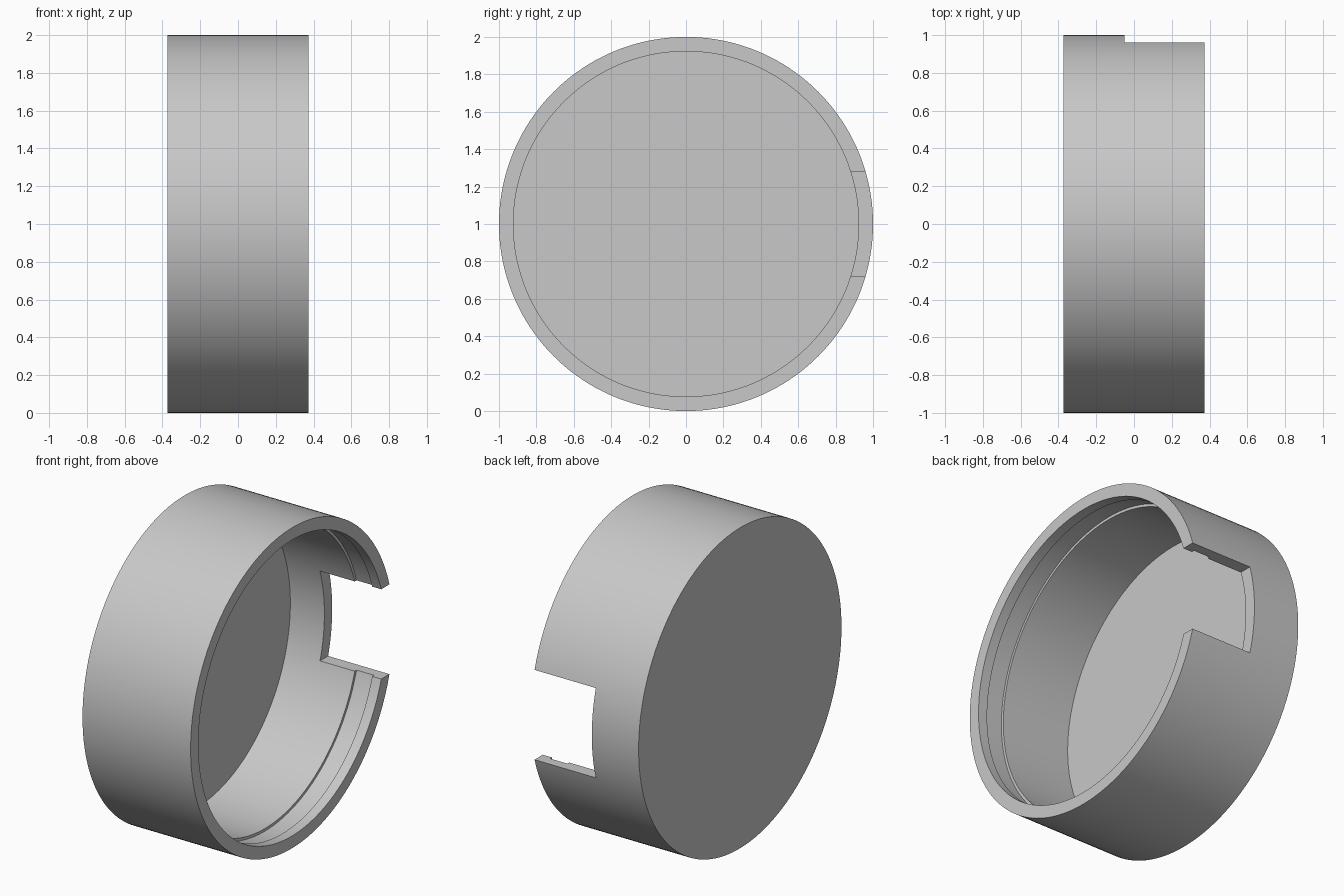
import bpy, bmesh, math
from mathutils import Vector

cube = bpy.data.objects.get("Cube")
if cube:
    bpy.data.objects.remove(cube, do_unlink=True)

HALF = 0.373        # half of the cup's depth along x
OUTER, INNER = 1.0, 0.923
FLOOR = -0.285      # inside face of the closed end
GROOVE = 0.94       # groove radius
SEGMENTS = 160

grey = bpy.data.materials.new("light grey")
grey.use_nodes = True
colour = (0.58, 0.58, 0.58, 1)
grey.diffuse_color = colour
grey.node_tree.nodes["Principled BSDF"].inputs["Base Color"].default_value = colour


def add_object(name, bm):
    bmesh.ops.recalc_face_normals(bm, faces=bm.faces)
    mesh = bpy.data.meshes.new(name)
    bm.to_mesh(mesh)
    bm.free()
    mesh.materials.append(grey)
    obj = bpy.data.objects.new(name, mesh)
    bpy.context.collection.objects.link(obj)
    return obj


# Round cup: profile (x, radius) turned about the x axis
profile = [(-HALF, 0), (-HALF, OUTER), (HALF, OUTER), (HALF, INNER),
           (0.31, INNER), (0.31, GROOVE), (0.19, GROOVE), (0.19, INNER),
           (FLOOR, INNER), (FLOOR, 0)]
bm = bmesh.new()
verts = [bm.verts.new((x, 0, 1 + r)) for x, r in profile]
edges = [bm.edges.new(pair) for pair in zip(verts, verts[1:])]
bmesh.ops.spin(bm, geom=verts + edges, cent=(0, 0, 1), axis=(1, 0, 0),
               angle=math.tau, steps=SEGMENTS, use_duplicate=False)
bmesh.ops.remove_doubles(bm, verts=bm.verts, dist=0.0001)
cup = add_object("round_cup", bm)

# Rectangular notch through the back wall, open at the rim
bm = bmesh.new()
bmesh.ops.create_cube(bm, size=1)
bmesh.ops.scale(bm, vec=Vector((0.6, 0.6, 0.56)), verts=bm.verts)
bmesh.ops.translate(bm, vec=Vector((0.25, 0.95, 1)), verts=bm.verts)
cutter = add_object("notch_cutter", bm)
cutter.hide_render = True

notch = cup.modifiers.new("notch", "BOOLEAN")
notch.operation = "DIFFERENCE"
notch.solver = "EXACT"
notch.object = cutter

bpy.ops.object.select_all(action="DESELECT")
cup.select_set(True)
bpy.context.view_layer.objects.active = cup
bpy.ops.object.modifier_apply(modifier=notch.name)
bpy.data.objects.remove(cutter, do_unlink=True)
bpy.ops.object.shade_smooth_by_angle(angle=math.radians(30))
